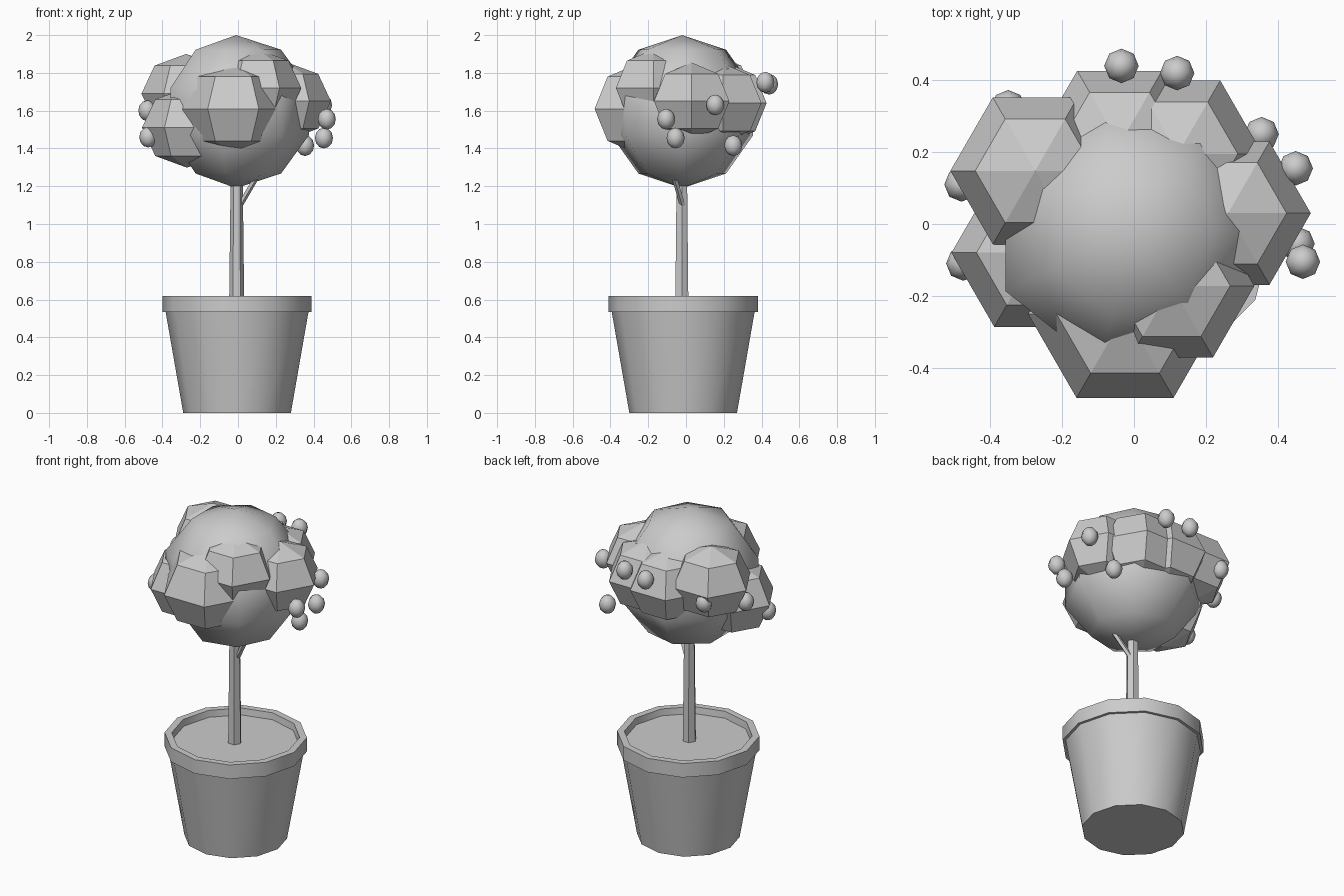
import bpy, bmesh, math
from mathutils import Vector

if "Cube" in bpy.data.objects:
    bpy.data.objects.remove(bpy.data.objects["Cube"])

grey = bpy.data.materials.new("plain grey")
grey.diffuse_color = (0.6, 0.6, 0.6, 1)
grey.use_nodes = True
grey.node_tree.nodes["Principled BSDF"].inputs["Base Color"].default_value = grey.diffuse_color


def lathe(name, profile, sides, loc=(0, 0, 0), smooth=None, closed=False):
    """Revolve (radius, z) points about z; radius 0 gives a pole, smooth is an angle."""
    bm = bmesh.new()
    rings = []
    for r, z in profile:
        count = 1 if r == 0 else sides
        rings.append([bm.verts.new((r * math.cos(math.tau * i / sides),
                                    r * math.sin(math.tau * i / sides), z))
                      for i in range(count)])
    pairs = list(zip(rings, rings[1:]))
    if closed:
        pairs.append((rings[-1], rings[0]))
    for a, b in pairs:
        for i in range(sides):
            j = (i + 1) % sides
            quad = [a[i % len(a)], a[j % len(a)], b[j % len(b)], b[i % len(b)]]
            bm.faces.new(list(dict.fromkeys(quad)))
    if not closed:
        for ring in (rings[0], rings[-1]):
            if len(ring) > 1:
                bm.faces.new(ring)
    bmesh.ops.recalc_face_normals(bm, faces=bm.faces)
    mesh = bpy.data.meshes.new(name)
    bm.to_mesh(mesh)
    bm.free()
    mesh.materials.append(grey)
    ob = bpy.data.objects.new(name, mesh)
    bpy.context.collection.objects.link(ob)
    ob.location = loc
    if smooth:
        bpy.ops.object.select_all(action='DESELECT')
        ob.select_set(True)
        bpy.context.view_layer.objects.active = ob
        bpy.ops.object.shade_smooth_by_angle(angle=math.radians(smooth))
    return ob


def ball_profile(radius, height, rings):
    pts = [(radius * math.sin(math.pi * k / rings), -height * math.cos(math.pi * k / rings))
           for k in range(1, rings)]
    return [(0, -height)] + pts + [(0, height)]


AXIS = (-0.005, -0.015, 0)

# Pot, rim and soil
lathe("pot_body", [(0.285, 0), (0.38, 0.545)], 12, AXIS, 40)
lathe("pot_rim", [(0.395, 0.535), (0.395, 0.62), (0.355, 0.62), (0.345, 0.535)], 12, AXIS, 40, True)
lathe("soil", [(0.352, 0.55), (0.352, 0.58)], 12, AXIS)

# Trunk and small side branch
lathe("trunk", [(0.04, 0.57), (0.032, 1.25)], 6, (-0.007, -0.022, 0))
branch = lathe("branch", [(0.015, 0), (0.015, 0.2)], 5, (0.005, -0.015, 1.09))
branch.rotation_mode = 'QUATERNION'
branch.rotation_quaternion = Vector((0.07, -0.035, 0.12)).to_track_quat('Z', 'Y')

# Main crown
lathe("crown", ball_profile(0.405, 0.405, 5), 7, (-0.01, -0.02, 1.595), 80)

# Hexagonal leaf clumps around the crown: x, y, z, radius
clumps = [(-0.025, -0.25, 1.61, 0.27), (-0.27, -0.08, 1.51, 0.238),
          (-0.275, 0.148, 1.69, 0.236), (-0.04, 0.222, 1.64, 0.236),
          (0.122, 0.195, 1.64, 0.236), (0.262, 0.03, 1.65, 0.23),
          (0.105, -0.172, 1.72, 0.23)]
for x, y, z, r in clumps:
    lathe("leaf_clump", ball_profile(r, r * 0.89, 4), 6, (x, y, z))

# Berries
berries = [(0.47, -0.105, 1.555), (0.455, -0.055, 1.455), (0.45, 0.155, 1.63),
           (0.355, 0.25, 1.415), (-0.035, 0.44, 1.74), (0.12, 0.42, 1.75),
           (-0.35, 0.325, 1.64), (-0.48, 0.11, 1.60), (-0.475, -0.11, 1.46)]
for p in berries:
    lathe("berry", ball_profile(0.048, 0.055, 6), 8, p, 60)
